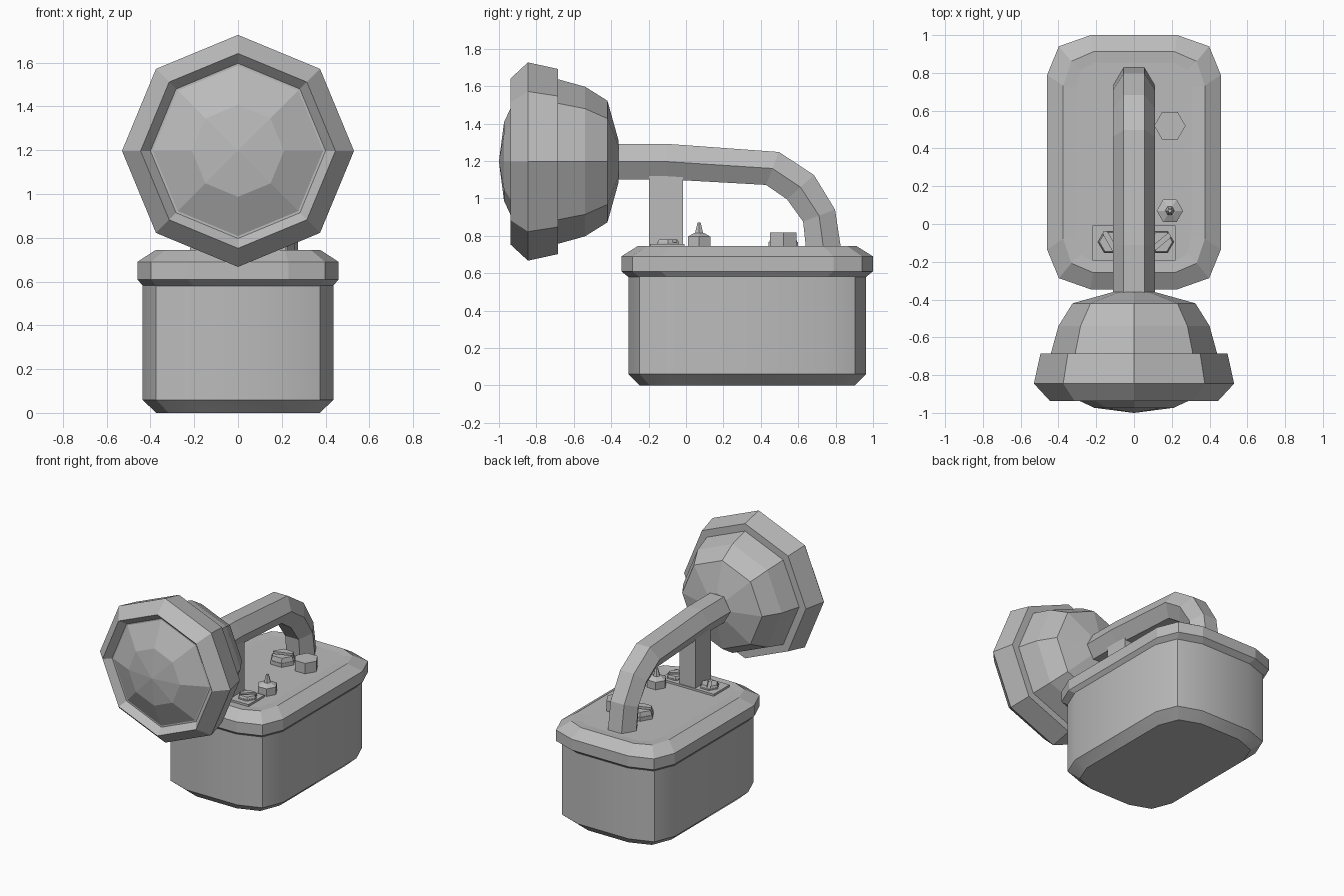
import bpy, bmesh, math
from mathutils import Vector, Matrix

old = bpy.data.objects.get("Cube")
if old:
    bpy.data.objects.remove(old, do_unlink=True)

grey = bpy.data.materials.new("plain_grey")
grey.use_nodes = True
colour = (0.5, 0.5, 0.5, 1)
grey.diffuse_color = colour
grey.node_tree.nodes["Principled BSDF"].inputs["Base Color"].default_value = colour

MID_Y = 0.327   # centre of the battery box
LID_Z = 0.74


def finish(name, bm, smooth=False):
    bmesh.ops.recalc_face_normals(bm, faces=bm.faces)
    mesh = bpy.data.meshes.new(name)
    bm.to_mesh(mesh)
    bm.free()
    mesh.materials.append(grey)
    ob = bpy.data.objects.new(name, mesh)
    bpy.context.collection.objects.link(ob)
    if smooth:
        bpy.ops.object.select_all(action='DESELECT')
        ob.select_set(True)
        bpy.context.view_layer.objects.active = ob
        bpy.ops.object.shade_smooth_by_angle(angle=math.radians(28))
    return ob


def loft(name, rings, smooth=False):
    """Bridge matching rings of points and cap both ends."""
    bm = bmesh.new()
    loops = [[bm.verts.new(p) for p in ring] for ring in rings]
    n = len(loops[0])
    for a, b in zip(loops, loops[1:]):
        for i in range(n):
            j = (i + 1) % n
            bm.faces.new((a[i], a[j], b[j], b[i]))
    bm.faces.new(loops[0])
    bm.faces.new(loops[-1])
    return finish(name, bm, smooth)


def rounded_ring(hx, hy, cx, cy, z):
    """Rectangle with two-segment corners of size cx by cy."""
    corner = [(hx, hy - cy), (hx - cx * 0.27, hy - cy * 0.28), (hx - cx, hy)]
    quad = corner + [(-x, y) for x, y in reversed(corner)]
    quad += [(-x, -y) for x, y in quad]
    return [(x, MID_Y + y, z) for x, y in quad]


def ngon_ring(x, y, r, z, sides=6, turn=0):
    return [(x + r * math.cos(turn + math.tau * i / sides),
             y + r * math.sin(turn + math.tau * i / sides), z) for i in range(sides)]


def box(name, x, y, z0, z1, hx, hy):
    loft(name, [[(x - hx, y - hy, z), (x + hx, y - hy, z),
                 (x + hx, y + hy, z), (x - hx, y + hy, z)] for z in (z0, z1)])


# Battery box and overhanging lid
loft("battery_box", [rounded_ring(0.373, 0.575, 0.21, 0.2, 0),
                     rounded_ring(0.437, 0.635, 0.23, 0.21, 0.06),
                     rounded_ring(0.437, 0.635, 0.23, 0.21, 0.6)], True)
loft("lid", [rounded_ring(0.43, 0.63, 0.23, 0.21, 0.575),
             rounded_ring(0.46, 0.6725, 0.23, 0.21, 0.61),
             rounded_ring(0.46, 0.6725, 0.23, 0.21, 0.69),
             rounded_ring(0.375, 0.585, 0.16, 0.18, 0.745),
             rounded_ring(0.305, 0.525, 0.09, 0.13, LID_Z)])

# Lamp head: an eight-sided profile turned about the y axis
profile = [(-0.36, 0.11), (-0.42, 0.325), (-0.54, 0.4), (-0.685, 0.44),
           (-0.685, 0.495), (-0.845, 0.53), (-0.937, 0.445), (-0.89, 0.4)]
lens = [(-0.885, 0.4), (-0.937, 0.31), (-0.973, 0.21), (-1.0, 0.002)]


def turned(name, points):
    spin = Matrix.Rotation(math.radians(90), 4, 'X')
    lift = Matrix.Translation((0, 0, 1.197))
    loft(name, [[lift @ spin @ Vector(p) for p in ngon_ring(0, 0, r, -y, 8)]
                for y, r in points])


turned("lamp_housing", profile)
turned("lamp_lens", [lens[0], lens[2], lens[3]])

# Handle: hexagonal tube following a bent path, given as outer and inner edges
outer = [(-0.4, 1.292), (-0.11, 1.292), (0.497, 1.248), (0.684, 1.125), (0.797, 0.94), (0.829, 0.73)]
inner = [(-0.4, 1.102), (-0.11, 1.102), (0.428, 1.072), (0.54, 0.995), (0.626, 0.876), (0.642, 0.73)]
rings = []
for o, i in zip(outer, inner):
    o, i = Vector((0, *o)), Vector((0, *i))
    mid, wide, thin = (o + i) / 2, Vector((0.11, 0, 0)), Vector((0.055, 0, 0))
    rings.append([mid + wide, o + thin, o - thin, mid - wide, i - thin, i + thin])
loft("handle", rings)

# Front post and its base plate
box("handle_post", 0, -0.107, LID_Z, 1.12, 0.065, 0.092)
box("post_plate", 0, -0.1, 0.735, 0.755, 0.22, 0.092)


def slotted_bolt(name, x, y, r, z0, z1, turn):
    """Hexagonal head split by a straight slot."""
    low = z0 + (z1 - z0) * 0.5
    loft(name + "_base", [ngon_ring(x, y, r, z) for z in (z0, low)])
    side = Vector((-math.sin(turn), math.cos(turn), 0))
    for k, s in enumerate((1, -1)):
        bm = bmesh.new()
        bmesh.ops.create_cone(bm, cap_ends=True, segments=6, radius1=r * 0.95, radius2=r * 0.85,
                              depth=z1 - low,
                              matrix=Matrix.Translation((x, y, (low + z1) / 2)) @ Matrix.Rotation(math.pi / 2, 4, 'Z'))
        cut = bmesh.ops.bisect_plane(bm, geom=bm.verts[:] + bm.edges[:] + bm.faces[:],
                                     plane_co=Vector((x, y, 0)) + side * s * r * 0.18,
                                     plane_no=side * s, clear_inner=True)
        edges = [e for e in cut["geom_cut"] if isinstance(e, bmesh.types.BMEdge)]
        bmesh.ops.edgeloop_fill(bm, edges=edges)
        finish(name + "_half_" + str(k), bm)


slotted_bolt("left_bolt", 0.145, -0.095, 0.068, 0.75, 0.78, math.radians(40))
slotted_bolt("right_bolt", -0.125, -0.095, 0.068, 0.75, 0.78, math.radians(-60))
slotted_bolt("rear_bolt", 0, 0.52, 0.09, 0.735, 0.8, math.radians(20))

# Hex nut and switch on the lid
loft("hex_nut", [ngon_ring(0.19, 0.52, 0.083, z) for z in (0.735, 0.817)])
loft("switch_nut", [ngon_ring(0.19, 0.07, r, z)
                    for r, z in ((0.07, 0.735), (0.07, 0.795), (0.03, 0.815))])
loft("switch_pin", [ngon_ring(0.19, 0.07, r, z) for r, z in ((0.026, 0.81), (0.01, 0.87))])
